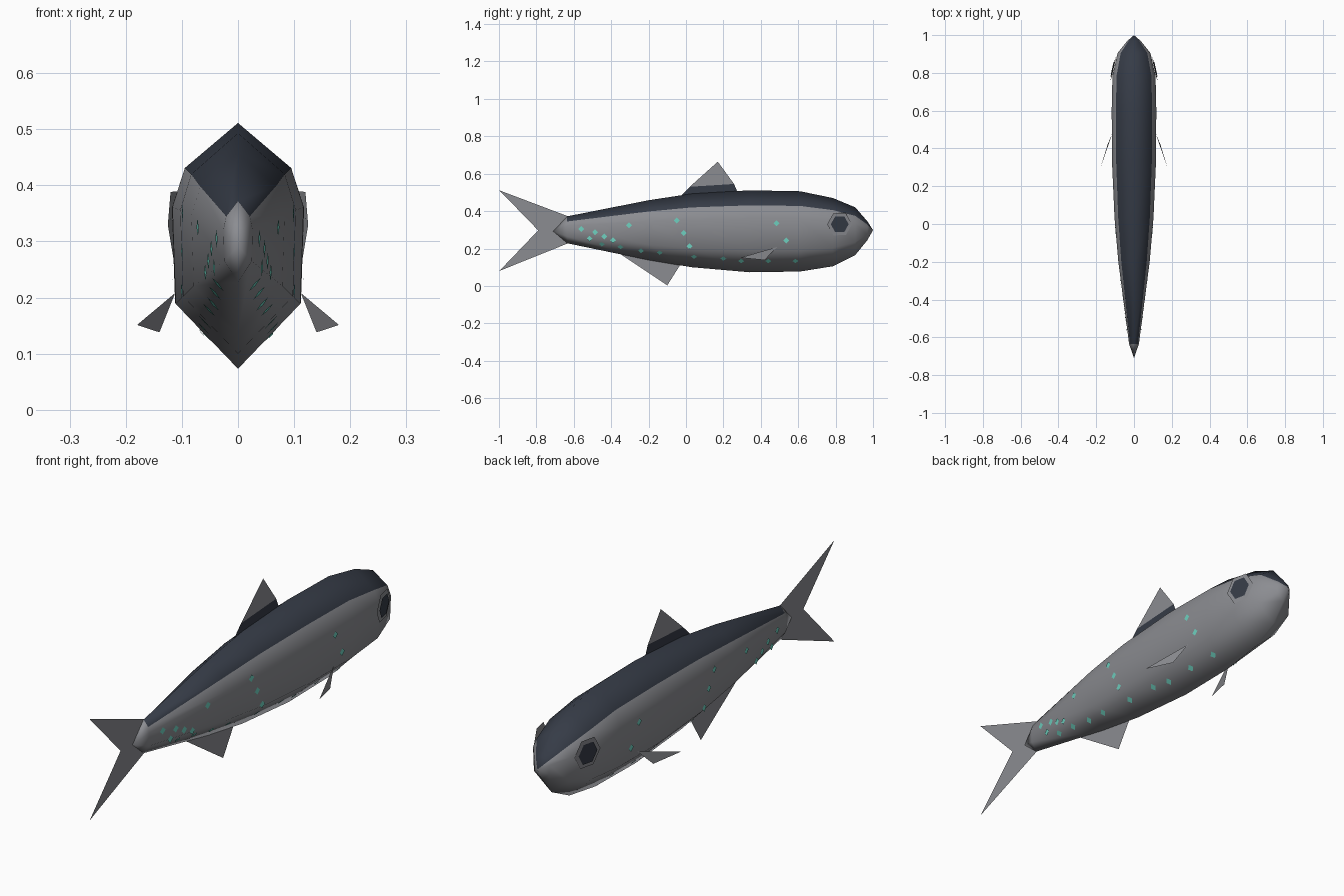
import bpy, bmesh, math
from mathutils import Vector
from mathutils.bvhtree import BVHTree

cube = bpy.data.objects.get("Cube")
if cube:
    bpy.data.objects.remove(cube)


def material(name, rgb):
    mat = bpy.data.materials.new(name)
    mat.use_nodes = True
    mat.diffuse_color = (*rgb, 1)
    mat.node_tree.nodes["Principled BSDF"].inputs["Base Color"].default_value = (*rgb, 1)
    return mat


silver = material("silver grey", (0.26, 0.265, 0.285))
navy = material("dark slate blue", (0.036, 0.044, 0.062))
teal = material("bright teal", (0.16, 0.64, 0.53))


def finish(bm, name, mats, smooth=False):
    mesh = bpy.data.meshes.new(name)
    bm.to_mesh(mesh)
    bm.free()
    for mat in mats:
        mesh.materials.append(mat)
    for poly in mesh.polygons:
        poly.use_smooth = smooth
    obj = bpy.data.objects.new(name, mesh)
    bpy.context.collection.objects.link(obj)
    return obj


def plates(name, mat, polygons):
    bm = bmesh.new()
    for points in polygons:
        bm.faces.new([bm.verts.new(p) for p in points])
    return finish(bm, name, [mat])


# Body: eight-sided rings lofted along y, closed by a point at each end
MID = 0.3
STATIONS = [  # y, top, bottom, half width
    (-0.635, 0.372, 0.228, 0.026), (-0.2, 0.458, 0.138, 0.083),
    (0.03, 0.493, 0.1, 0.103), (0.34, 0.511, 0.073, 0.117),
    (0.61, 0.506, 0.077, 0.118), (0.785, 0.47, 0.105, 0.114),
    (0.905, 0.42, 0.165, 0.087), (0.97, 0.345, 0.245, 0.035)]
SECTION = [(0, 1), (0.81, 0.62), (1, 0.29), (0.95, -0.49),
           (0, -1), (-0.95, -0.49), (-1, 0.29), (-0.81, 0.62)]

bm = bmesh.new()
rings = []
for y, top, bottom, half in STATIONS:
    rings.append([bm.verts.new((sx * half, y, MID + sz * ((top - MID) if sz > 0 else (MID - bottom))))
                  for sx, sz in SECTION])
tail_tip = bm.verts.new((0, -0.71, 0.292))
nose_tip = bm.verts.new((0, 1, 0.298))
for i in range(8):
    j = (i + 1) % 8
    back = i in (0, 7)
    for a, b in zip(rings, rings[1:]):
        bm.faces.new((a[i], a[j], b[j], b[i])).material_index = int(back)
    bm.faces.new((rings[0][j], rings[0][i], tail_tip))
    bm.faces.new((rings[-1][i], rings[-1][j], nose_tip)).material_index = int(back)
bmesh.ops.recalc_face_normals(bm, faces=bm.faces)
surface = BVHTree.FromBMesh(bm)
finish(bm, "body", [silver, navy], smooth=True)


def on_surface(side, y, z, radius, sides, lift):
    """Flat polygon lying on the body at the given side position."""
    hit, normal, _, _ = surface.ray_cast(Vector((side, y, z)), Vector((-side, 0, 0)))
    if normal.x * side < 0:
        normal = -normal
    along = Vector((0, 1, 0))
    along = (along - normal * along.dot(normal)).normalized()
    up = normal.cross(along)
    points = []
    for k in range(sides):
        t = 2 * math.pi * k / sides
        points.append(hit + normal * lift + radius * (along * math.cos(t) + up * math.sin(t)))
    return points


# Fins: thin sheets on the centre line
def centre_fin(name, mat, outline):
    return plates(name, mat, [[(0, y, z) for y, z in outline]])


centre_fin("dorsal_fin_tip", silver, [(0.02, 0.53), (0.17, 0.664), (0.257, 0.545)])
centre_fin("dorsal_fin_base", navy, [(-0.04, 0.47), (0.02, 0.53), (0.257, 0.545), (0.28, 0.49)])
centre_fin("belly_fin", silver, [(-0.38, 0.19), (-0.1, 0.003), (-0.02, 0.13)])
centre_fin("tail_fin_upper", silver, [(-0.63, 0.372), (-0.998, 0.511), (-0.79, 0.297), (-0.63, 0.3)])
centre_fin("tail_fin_lower", silver, [(-0.63, 0.3), (-0.79, 0.297), (-0.998, 0.08), (-0.63, 0.228)])

# Speckles along each flank: y, z
SPOTS = [(-0.56, 0.305), (-0.485, 0.287), (-0.437, 0.265), (-0.39, 0.245),
         (-0.515, 0.253), (-0.45, 0.225), (-0.35, 0.21), (-0.305, 0.325),
         (-0.24, 0.19), (-0.14, 0.18), (-0.05, 0.35), (-0.012, 0.282),
         (0.02, 0.212), (0.043, 0.158), (0.2, 0.148), (0.295, 0.135),
         (0.44, 0.135), (0.585, 0.135), (0.485, 0.335), (0.535, 0.243)]

for side, label in ((1, "left"), (-1, "right")):
    plates(label + "_pectoral_fin", silver,
           [[(side * 0.112, 0.487, 0.208), (side * 0.18, 0.29, 0.151), (side * 0.14, 0.42, 0.138)]])
    plates(label + "_speckles", teal, [on_surface(side, y, z, 0.016, 4, 0.003) for y, z in SPOTS])
    plates(label + "_eye_rim", silver, [on_surface(side, 0.82, 0.33, 0.068, 6, 0.005)])
    plates(label + "_pupil", navy, [on_surface(side, 0.82, 0.33, 0.049, 6, 0.009)])
